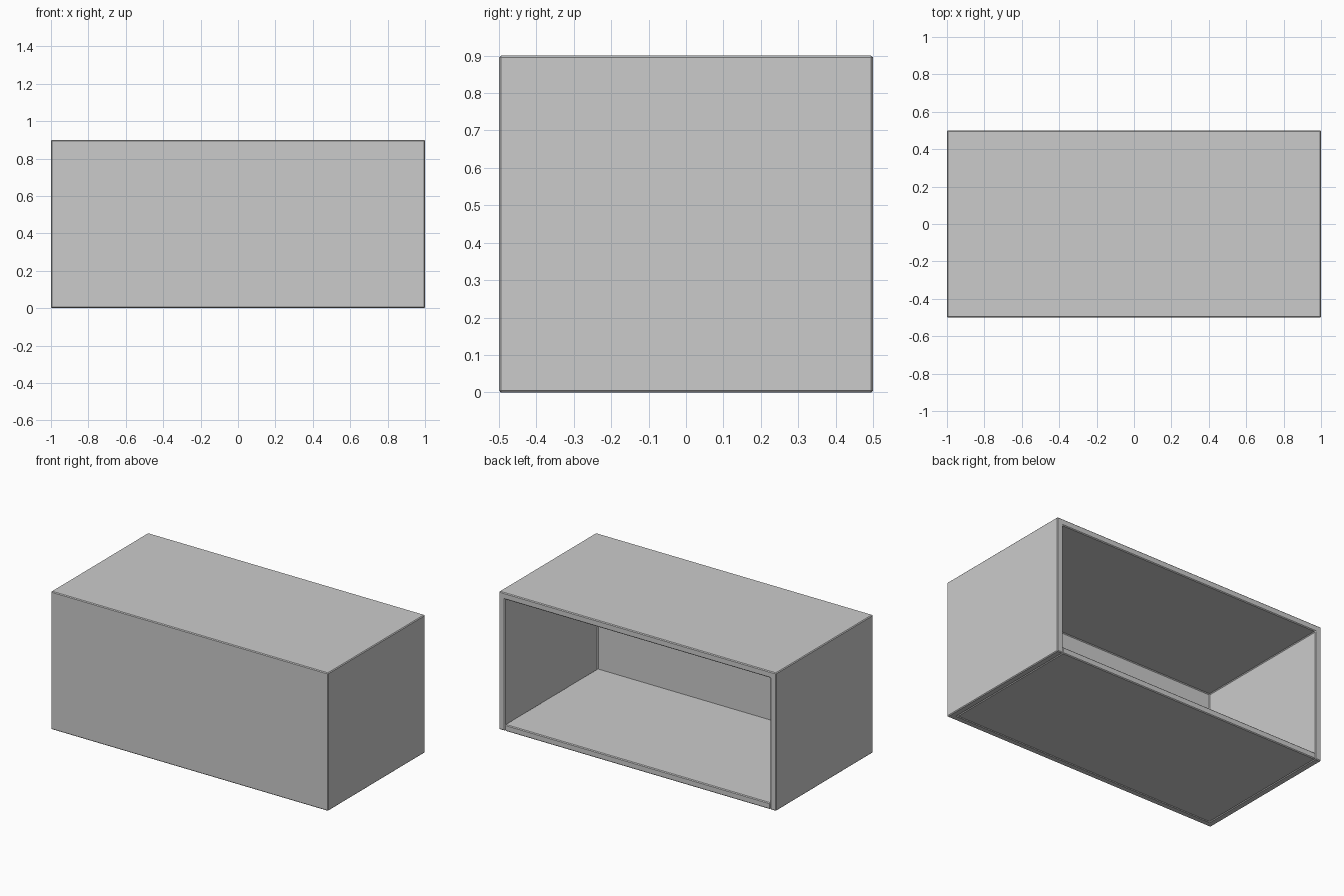
import bpy, bmesh
from mathutils import Matrix, Vector

if "Cube" in bpy.data.objects:
    bpy.data.objects.remove(bpy.data.objects["Cube"])

W, D, H = 2.0, 1.0, 0.9
T = 0.042      # board thickness
BEVEL = 0.005


def box_part(name, lo, hi, open_dirs=()):
    """Box between two corners; faces pointing along open_dirs are removed."""
    lo, hi = Vector(lo), Vector(hi)
    bm = bmesh.new()
    bmesh.ops.create_cube(bm, size=1, matrix=Matrix.Translation((lo + hi) / 2)
                          @ Matrix.Diagonal((*(hi - lo), 1)))
    bm.normal_update()
    gone = [f for f in bm.faces
            if any(f.normal.dot(Vector(d)) > 0.9 for d in open_dirs)]
    bmesh.ops.delete(bm, geom=gone, context='FACES')
    mesh = bpy.data.meshes.new(name)
    bm.to_mesh(mesh)
    bm.free()
    ob = bpy.data.objects.new(name, mesh)
    bpy.context.collection.objects.link(ob)
    # Open shells get walls growing inwards
    if open_dirs:
        wall = ob.modifiers.new("Walls", 'SOLIDIFY')
        wall.thickness = T
        wall.offset = -1
        wall.use_even_offset = True
    # Fine chamfer on every edge
    chamfer = ob.modifiers.new("Chamfer", 'BEVEL')
    chamfer.width = BEVEL
    chamfer.segments = 1
    chamfer.limit_method = 'ANGLE'
    return ob


# Top, front and side boards as one shell, open at the back and underneath
box_part("cabinet_shell", (-W/2, -D/2, 0), (W/2, D/2, H),
         open_dirs=[(0, 1, 0), (0, 0, -1)])

# Floor board fitted between the walls
box_part("floor_board", (-W/2 + T, -D/2 + T, 0), (W/2 - T, D/2, T))
